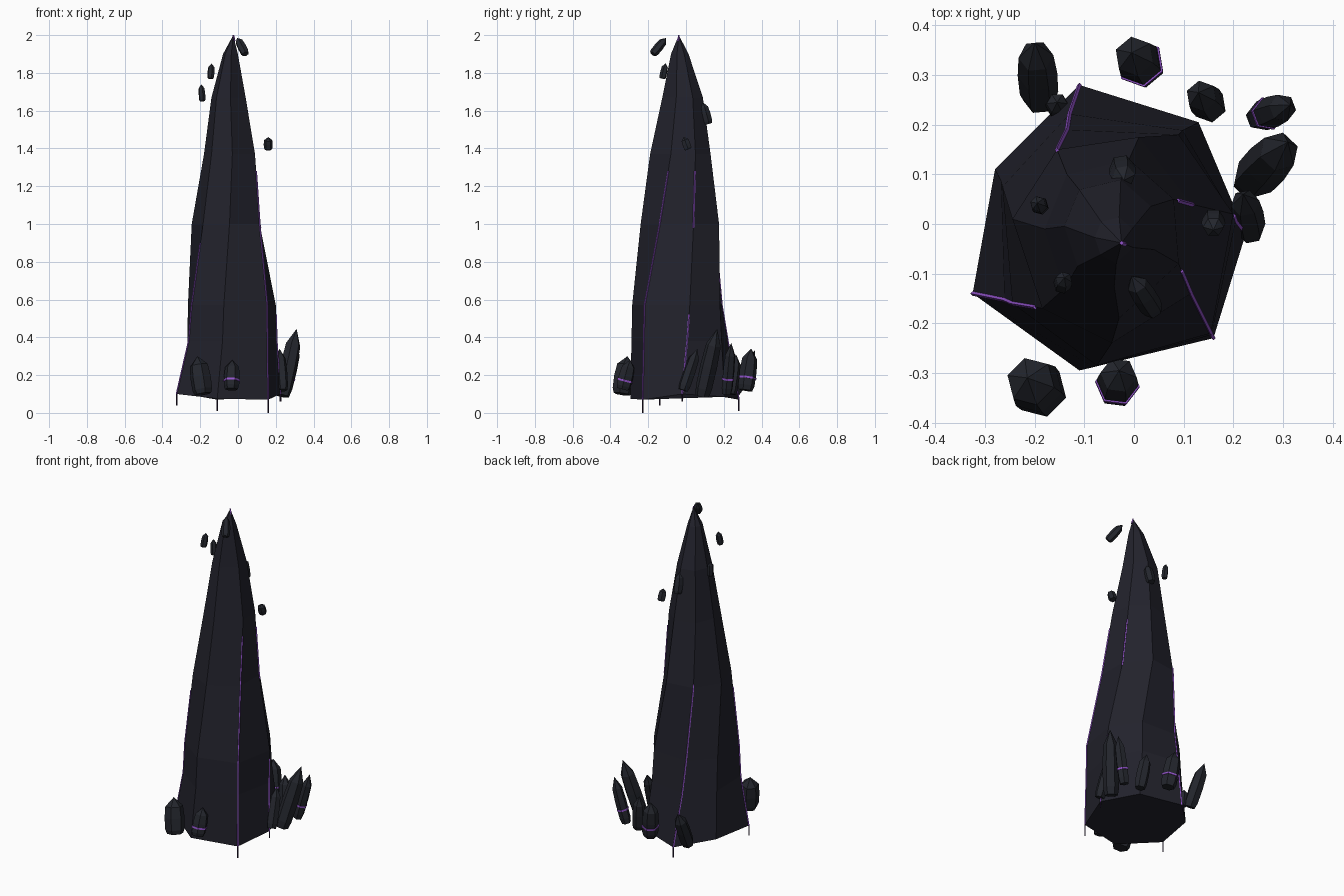
import bpy, bmesh, math
from mathutils import Vector

if "Cube" in bpy.data.objects:
    bpy.data.objects.remove(bpy.data.objects["Cube"])


def material(name, rgb):
    m = bpy.data.materials.new(name)
    m.diffuse_color = (*rgb, 1)
    m.use_nodes = True
    m.node_tree.nodes["Principled BSDF"].inputs["Base Color"].default_value = m.diffuse_color
    return m


STONE = material("dark stone", (0.016, 0.016, 0.025))
SHARD = material("shard stone", (0.017, 0.019, 0.026))
GLOW = material("violet glow", (0.30, 0.09, 0.62))
DIM = material("dim violet", (0.03, 0.015, 0.055))


def finish(bm, name, *mats):
    bmesh.ops.recalc_face_normals(bm, faces=bm.faces)
    me = bpy.data.meshes.new(name)
    bm.to_mesh(me)
    bm.free()
    for m in mats:
        me.materials.append(m)
    ob = bpy.data.objects.new(name, me)
    bpy.context.collection.objects.link(ob)
    return ob


def loft(bm, rings, tip=None, mat=0):
    """Skin equal rings of points, capping the ends (or closing on a tip)."""
    vs = [[bm.verts.new(p) for p in r] for r in rings]
    n = len(vs[0])
    faces = [bm.faces.new(vs[0])]
    for a, b in zip(vs, vs[1:]):
        for i in range(n):
            j = (i + 1) % n
            faces.append(bm.faces.new((a[i], a[j], b[j], b[i])))
    if tip is None:
        faces.append(bm.faces.new(vs[-1]))
    else:
        t = bm.verts.new(tip)
        faces += [bm.faces.new((vs[-1][i], vs[-1][(i + 1) % n], t)) for i in range(n)]
    for f in faces:
        f.material_index = mat


# Spire: seven twisting edges, given at a few heights
base = [(-.325, -.14), (-.11, -.295), (.16, -.23), (.225, -.02), (.13, .205), (-.11, .28), (-.28, .11)]
low = [(-.245, -.16), (-.075, -.285), (.155, -.22), (.2, .02), (.09, .18), (-.135, .19), (-.265, .075)]
mid = [(-.185, -.17), (-.045, -.24), (.115, -.14), (.115, .04), (.01, .175), (-.155, .15), (-.245, .01)]
high = [(-.14, -.13), (-.03, -.19), (.09, -.08), (.08, .05), (-.01, .13), (-.135, .10), (-.18, -.01)]
foot_z = [.10, .075, .07, .10, .085, .07, .10]
TIP = Vector((-.025, -.038, 2.0))


def shrink(ring, s, cx, cy):
    return [((x + .045) * s + cx, (y + .03) * s + cy) for x, y in ring]


levels = [(low, .57), (mid, 1.0), (high, 1.37),
          (shrink(high, .67, -.05, -.018), 1.67), (shrink(high, .29, -.04, -.033), 1.9)]
rings = [[Vector((x, y, z)) for (x, y), z in zip(base, foot_z)]]
# the foot flares out below z 0.38
flare = [Vector((a[0] * .2 + b[0] * .8, a[1] * .35 + b[1] * .65, .38)) for a, b in zip(base, low)]
rings.append(flare)
rings += [[Vector((x, y, z)) for x, y in r] for r, z in levels]
bm = bmesh.new()
loft(bm, rings, TIP)
finish(bm, "spire", STONE)


# Glowing cracks along the spire edges, with dim roots reaching the ground
def edge_point(i, z):
    pts = [r[i] for r in rings] + [TIP]
    if z <= pts[0].z:
        return Vector((pts[0].x, pts[0].y, z))
    for a, b in zip(pts, pts[1:]):
        if z <= b.z:
            return a.lerp(b, (z - a.z) / (b.z - a.z))
    return TIP.copy()


def tube_ring(p, r):
    return [p + Vector((r * math.cos(a), r * math.sin(a), 0)) for a in (0, math.pi / 2, math.pi, -math.pi / 2)]


def crack(i, z0, z1):
    bm = bmesh.new()
    foot = foot_z[i]
    if z0 < foot:
        loft(bm, [tube_ring(edge_point(i, z), .004) for z in (z0, foot)], mat=1)
        z0 = foot
    zs = [z0] + [r[i].z for r in rings if z0 < r[i].z < z1] + [z1]
    loft(bm, [tube_ring(edge_point(i, z), .0045) for z in zs])
    finish(bm, "glowing_crack", GLOW, DIM)


for i, z0, z1 in [(0, .04, .9), (2, 0, 1.28), (3, .06, .52), (3, .98, 1.28), (5, .01, 1.02), (2, 1.97, 2.0)]:
    crack(i, z0, z1)


# Shards: six-sided crystals, some with a glowing band
def shard(name, foot, tip, r, band=False):
    foot, tip = Vector(foot), Vector(tip)
    axis = tip - foot
    q = axis.to_track_quat('Z', 'Y')

    def ring(t, s):
        return [foot + axis * t + q @ Vector((r * s * math.cos(k * math.pi / 3), r * s * math.sin(k * math.pi / 3), 0))
                for k in range(6)]
    bm = bmesh.new()
    loft(bm, [ring(0, .8), ring(.12, .97), ring(.45, 1), ring(.76, .88)], tip)
    finish(bm, name, SHARD)
    if band:
        t, h = .3, .005 / axis.length
        bm = bmesh.new()
        loft(bm, [ring(t - h, 1.07), ring(t + h, 1.07)])
        finish(bm, "glowing_band", GLOW)


for foot, tip, r, band in [
        ((-.185, -.34, .10), (-.215, -.31, .30), .056, False),
        ((-.035, -.335, .125), (-.03, -.295, .28), .042, True),
        ((.235, .085, .09), (.31, .165, .445), .046, False),
        ((.235, -.015, .12), (.22, .06, .34), .033, False),
        ((.25, .215, .10), (.315, .24, .37), .032, True),
        ((.155, .235, .10), (.13, .265, .31), .036, False),
        ((.02, .315, .12), (-.005, .345, .34), .046, True),
        ((-.19, .25, .10), (-.2, .365, .33), .04, False),
        ((-.155, .235, .10), (-.155, .245, .2), .024, False)]:
    shard("ground_shard", foot, tip, r, band)

# Small shards floating around the top
for foot, tip, r in [
        ((.04, -.175, 1.9), (-.005, -.105, 1.985), .024),
        ((-.145, -.125, 1.77), (-.14, -.108, 1.85), .019),
        ((-.188, .035, 1.65), (-.195, .042, 1.74), .018),
        ((.16, .012, 1.395), (.16, -.012, 1.46), .024),
        ((-.025, .118, 1.53), (-.02, .088, 1.645), .027)]:
    shard("floating_shard", foot, tip, r)
